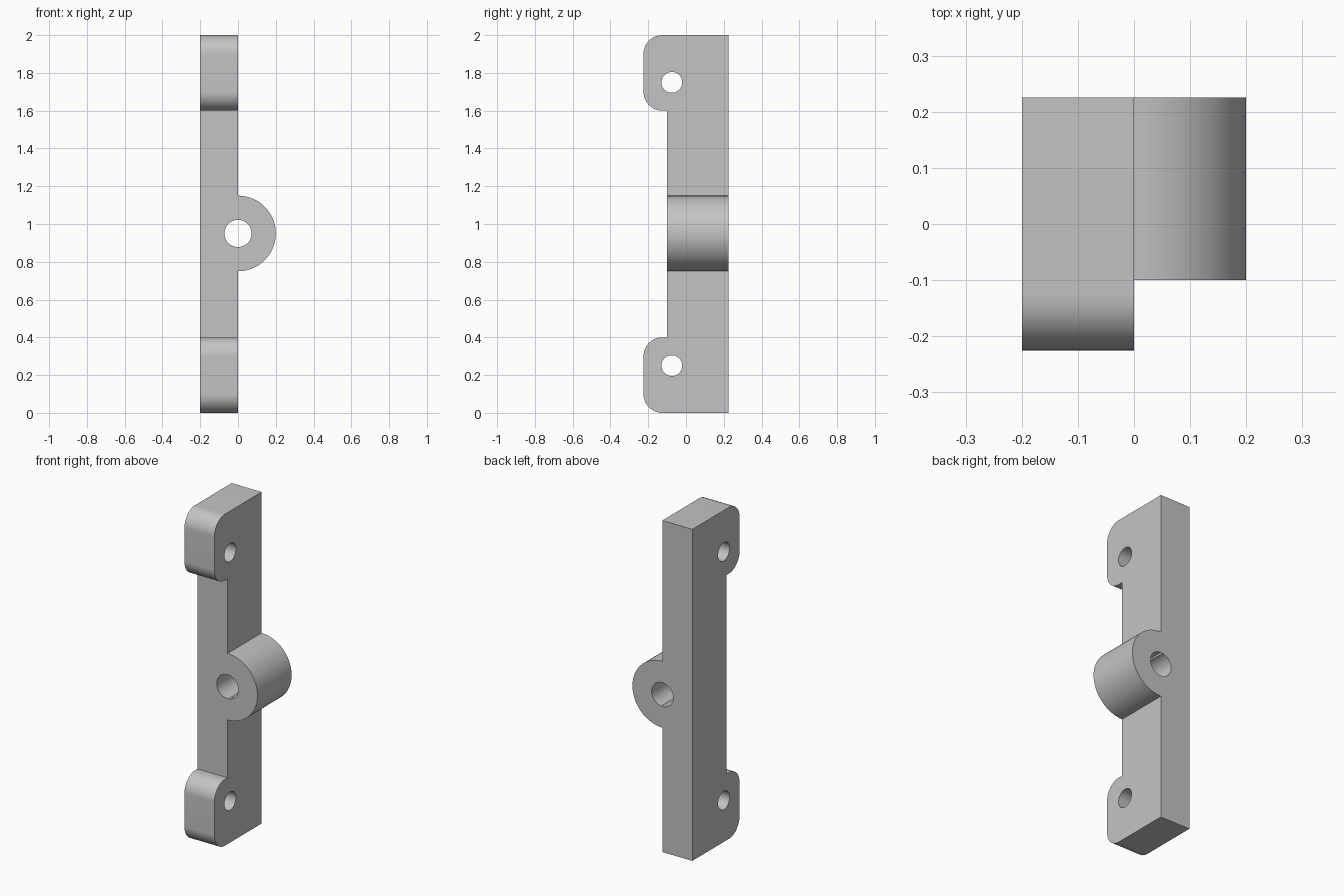
import bpy, bmesh
from math import cos, sin, pi
from mathutils import Vector

cube = bpy.data.objects.get("Cube")
if cube:
    bpy.data.objects.remove(cube, do_unlink=True)

grey = bpy.data.materials.new("plain grey")
grey.use_nodes = True
colour = (0.55, 0.55, 0.55, 1)
grey.diffuse_color = colour
grey.node_tree.nodes["Principled BSDF"].inputs["Base Color"].default_value = colour

BACK, WEB, TAB = 0.225, -0.1, -0.225   # depths along y
HEIGHT, TAB_HEIGHT, ROUND = 2.0, 0.4, 0.1
BOSS_Z = 0.95


def arc(cx, cy, r, start, end, steps):
    """Points on an arc, angles in radians."""
    angles = [start + (end - start) * i / steps for i in range(steps + 1)]
    return [(cx + r * cos(a), cy + r * sin(a)) for a in angles]


def prism(name, points, axis, low, high):
    """Extrude a closed outline along x (outline in y, z) or y (outline in x, z)."""
    bm = bmesh.new()
    if axis == "x":
        verts = [bm.verts.new((low, a, b)) for a, b in points]
        shift = Vector((high - low, 0, 0))
    else:
        verts = [bm.verts.new((a, low, b)) for a, b in points]
        shift = Vector((0, high - low, 0))
    face = bm.faces.new(verts)
    extruded = bmesh.ops.extrude_face_region(bm, geom=[face])["geom"]
    moved = [v for v in extruded if isinstance(v, bmesh.types.BMVert)]
    bmesh.ops.translate(bm, verts=moved, vec=shift)
    bmesh.ops.recalc_face_normals(bm, faces=bm.faces)
    mesh = bpy.data.meshes.new(name)
    bm.to_mesh(mesh)
    bm.free()
    mesh.materials.append(grey)
    obj = bpy.data.objects.new(name, mesh)
    bpy.context.collection.objects.link(obj)
    return obj


def combine(target, tool, operation):
    """Apply a boolean and remove the tool object."""
    mod = target.modifiers.new(operation.lower(), "BOOLEAN")
    mod.operation, mod.solver, mod.object = operation, "EXACT", tool
    bpy.context.view_layer.objects.active = target
    bpy.ops.object.modifier_apply(modifier=mod.name)
    bpy.data.objects.remove(tool, do_unlink=True)


def circle(cx, cy, r, steps=48):
    return arc(cx, cy, r, 0, 2 * pi, steps)[:-1]


# Side outline: rounded lower tab, mirrored to make the upper tab
lower = [(BACK, 0)]
lower += arc(TAB + ROUND, ROUND, ROUND, 1.5 * pi, pi, 16)
lower += arc(TAB + ROUND, TAB_HEIGHT - ROUND, ROUND, pi, 0.5 * pi, 16)
lower += [(WEB, TAB_HEIGHT)]
outline = lower + [(y, HEIGHT - z) for y, z in reversed(lower)]
bracket = prism("bracket", outline, "x", -0.2, 0)

# Half-round pivot boss, sunk into the plate
boss = arc(0, BOSS_Z, 0.2, -pi / 2, pi / 2, 40)
boss += [(-0.1, BOSS_Z + 0.2), (-0.1, BOSS_Z - 0.2)]
combine(bracket, prism("pivot_boss", boss, "y", WEB, BACK), "UNION")

# Pivot bore and the two mounting holes
combine(bracket, prism("bore", circle(0, BOSS_Z, 0.072), "y", -0.5, 0.5), "DIFFERENCE")
for z in (0.25, HEIGHT - 0.25):
    combine(bracket, prism("hole", circle(-0.075, z, 0.055), "x", -0.5, 0.5), "DIFFERENCE")

bpy.ops.object.select_all(action="DESELECT")
bracket.select_set(True)
bpy.context.view_layer.objects.active = bracket
bpy.ops.object.shade_smooth_by_angle(angle=pi / 6)
